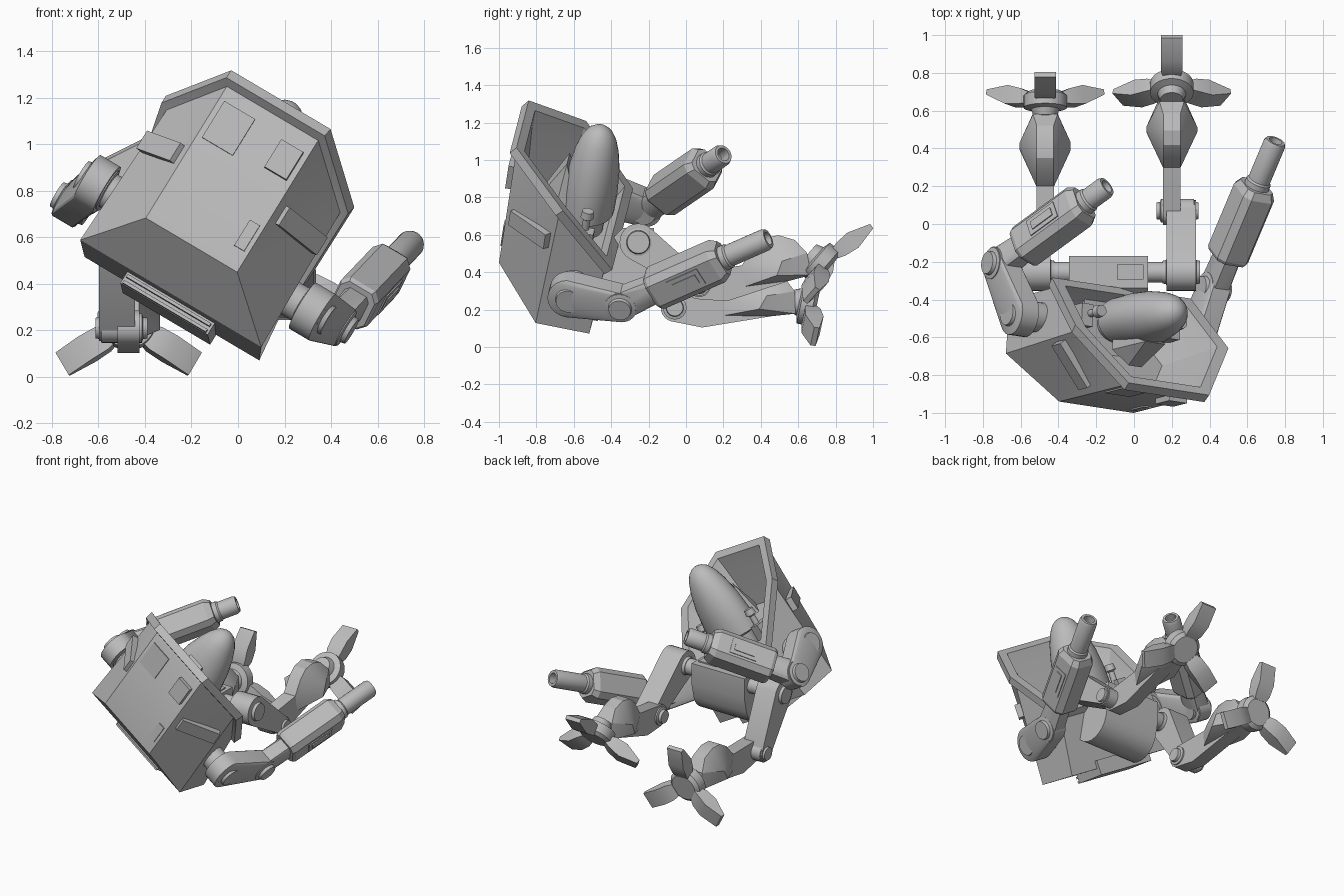
import bpy, bmesh
from math import sin, cos, pi, radians
from mathutils import Vector as Vec

if "Cube" in bpy.data.objects:
    bpy.data.objects.remove(bpy.data.objects["Cube"])

grey = bpy.data.materials.new("plain grey")
grey.use_nodes = True
grey.diffuse_color = (0.5, 0.5, 0.5, 1)
grey.node_tree.nodes["Principled BSDF"].inputs["Base Color"].default_value = (0.5, 0.5, 0.5, 1)

# Tilted frame of the hull: across, up, forward
ACROSS = Vec((0.853, -0.13, -0.505)).normalized()
FWD = ACROSS.cross(Vec((0.522, 0.13, 0.842))).normalized()
UP = FWD.cross(ACROSS)
ORIGIN = Vec((-0.2, -0.97, 0.567))
X = Vec((1, 0, 0))


def body(u, v, w):
    return ORIGIN + ACROSS * u + UP * v + FWD * w


def finish(name, bm):
    bmesh.ops.remove_doubles(bm, verts=bm.verts, dist=0.0004)
    bmesh.ops.recalc_face_normals(bm, faces=bm.faces)
    mesh = bpy.data.meshes.new(name)
    bm.to_mesh(mesh)
    bm.free()
    mesh.materials.append(grey)
    obj = bpy.data.objects.new(name, mesh)
    bpy.context.collection.objects.link(obj)
    bpy.ops.object.select_all(action="DESELECT")
    obj.select_set(True)
    bpy.context.view_layer.objects.active = obj
    bpy.ops.object.shade_smooth_by_angle(angle=radians(25))


def hull(name, points):
    """Convex solid around points."""
    bm = bmesh.new()
    for p in points:
        bm.verts.new(p)
    bmesh.ops.convex_hull(bm, input=bm.verts)
    loose = [v for v in bm.verts if not v.link_faces]
    bmesh.ops.delete(bm, geom=loose, context="VERTS")
    bmesh.ops.dissolve_limit(bm, angle_limit=0.02, verts=bm.verts, edges=bm.edges)
    finish(name, bm)


def loft(name, loops, cap_start=True):
    """Skin between loops that have equal point counts."""
    bm = bmesh.new()
    rings = [[bm.verts.new(p) for p in loop] for loop in loops]
    n = len(rings[0])
    for a, b in zip(rings, rings[1:]):
        for i in range(n):
            j = (i + 1) % n
            bm.faces.new((a[i], a[j], b[j], b[i]))
    if cap_start:
        bm.faces.new(rings[0])
    bm.faces.new(rings[-1])
    finish(name, bm)


def ring(p, axis, r, n=24):
    axis = axis.normalized()
    a = axis.orthogonal().normalized()
    b = axis.cross(a)
    return [p + (a * cos(2 * pi * i / n) + b * sin(2 * pi * i / n)) * r for i in range(n)]


def lathe(name, p, axis, profile):
    axis = axis.normalized()
    loft(name, [ring(p + axis * t, axis, r) for r, t in profile])


def link(name, p0, p1, r0, r1, width, axis):
    """Bar with rounded ends."""
    h = axis.normalized() * width / 2
    hull(name, [q for p, r in ((p0, r0), (p1, r1)) for s in (h, -h) for q in ring(p + s, axis, r)])


def pin(name, p, axis, r, half):
    """Stepped joint disc."""
    lathe(name, p, axis, [(r * .7, -half), (r * .75, -half + .02), (r, -half + .025), (r, half - .025),
                          (r * .75, half - .02), (r * .7, half)])


def box_points(c, axes, size):
    a, b, d = [ax.normalized() * s / 2 for ax, s in zip(axes, size)]
    return [c + a * i + b * j + d * k for i in (-1, 1) for j in (-1, 1) for k in (-1, 1)]


def box(name, c, axes, size):
    hull(name, box_points(c, axes, size))


BODY = (ACROSS, UP, FWD)
WORLD = (X, Vec((0, 1, 0)), Vec((0, 0, 1)))

# Cockpit rim and tub
half = [(.25, .74, 0), (.475, .541, -.309), (.43, .204, -.615)]
rim = half + [(-u, v, w) for u, v, w in reversed(half)]


def rim_loop(k, dv=0, dw=0):
    return [(u * k, .5 + (v - .5) * k + dv, -.31 + (w + .31) * k + dw) for u, v, w in rim]


base = rim_loop(.92, -.05, .02)
loops = [base, rim_loop(.99, -.04, .035), rim, rim_loop(.86), rim_loop(.8, -.08, .02), rim_loop(.55, -.3, .08)]
loft("cockpit_rim", [[body(*p) for p in l] for l in loops], cap_start=False)

# Hull plates, written for one side and mirrored
pts = {"a": (.23, .66, 0), "b": (.23, 0, 0), "c": (.223, -.193, -.255), "d": (.456, -.193, -.255),
       "e": (.44, -.208, -.547), "k": (.223, -.208, -.547), "h": base[0], "g": base[1], "f": base[2]}
bm = bmesh.new()
verts = [{n: bm.verts.new(body(s * u, v, w)) for n, (u, v, w) in pts.items()} for s in (1, -1)]
for side in verts:
    for names in ("bagd", "ahg", "bcd", "dgfe", "cdek"):
        bm.faces.new([side[n] for n in names])
for n, m in ("ab", "bc", "ah", "ck", "ef"):
    bm.faces.new((verts[0][n], verts[0][m], verts[1][m], verts[1][n]))
finish("hull", bm)

# Hull panels
box("front_hatch", body(-.128, .517, .003), BODY, (.155, .185, .009))
box("front_label_plate", body(.184, .158, .003), BODY, (.05, .13, .009))
box("front_sensor_box", body(.15, .52, .01), BODY, (.11, .14, .04))
for s, side in ((1, "left"), (-1, "right")):
    normal = ACROSS * s * .766 + FWD * .643
    box(side + "_side_panel", body(s * .35, .315, -.14), (normal.cross(UP), UP, normal), (.28, .09, .04))

# Vent under the nose
box("vent_block", body(0, -.205, -.45), BODY, (.44, .1, .24))
for i in range(3):
    box("vent_slat", body(0, -.185 - i * .03, -.33), BODY, (.42, .014, .05))

# Pilot and cockpit fittings
sections = [(.1, .12, .09), (.28, .13, .1), (.3, .195, .14), (.42, .188, .143), (.55, .165, .136), (.66, .132, .117),
            (.73, .102, .096), (.78, .07, .068), (.803, .04, .038), (.812, .015, .014)]
loft("pilot_head", [[body(ru * cos(i * pi / 14), v, -.415 + rw * sin(i * pi / 14)) for i in range(28)]
                    for v, ru, rw in sections])
hull("pilot_visor", [body(s * u, v, w) for s in (1, -1)
                     for u, v, w in ((.12, .34, -.25), (.06, .58, -.27), (.04, .38, -.17), (.12, .34, -.36))])
box("seat", body(0, .1, -.4), BODY, (.42, .16, .3))
for s in (1, -1):
    box("control_arm", body(s * .27, .24, -.42), BODY, (.07, .16, .12))
    lathe("control_stick", body(s * .25, .3, -.43), UP, [(.02, 0), (.02, .08), (.035, .09), (.03, .13)])

# Pelvis with rounded underside
hip_y, hip_z, mid = -.255, .56, -.135
belly = [q for s in (-.21, .21) for q in ring(Vec((mid + s, -.34, .42)), X, .15)]
hull("pelvis", belly + box_points(Vec((mid, hip_y, hip_z)), WORLD, (.42, .17, .15)))
box("pelvis_cover", Vec((-.02, hip_y, .637)), WORLD, (.14, .08, .012))
lathe("hip_axle", Vec((mid, hip_y, hip_z)), X, [(.04, -.44), (.04, -.31), (.055, -.3), (.055, -.22), (.055, .22),
                                              (.055, .3), (.04, .31), (.04, .44)])


# Legs
def leg(side, s, knee_y, knee_z, ankle, tilt):
    thigh_x, shin_x = mid + s * .385, mid + s * .335
    hip = Vec((thigh_x, hip_y, hip_z))
    knee = Vec((thigh_x, knee_y, knee_z))
    link(side + "_thigh", hip, knee, .1, .056, .155, X)
    pin(side + "_hip_disc", hip, X, .085, .1)
    pin(side + "_knee_disc", knee - X * s * .02, X, .063, .112)
    knee.x = shin_x
    tup, n = Vec((0, sin(tilt), cos(tilt))), Vec((0, cos(tilt), -sin(tilt)))
    along = ankle - knee
    up = X.cross(along).normalized()

    def side_points(rows):
        return [knee + along * t + X * k * x + up * z for t, x, z in rows for k in (1, -1)]

    hull(side + "_shin", ring(knee + X * .047, X, .075) + ring(knee - X * .047, X, .075) + side_points(
        [(.2, .047, -.11), (.2, .047, .07), (.7, .047, -.05), (.93, .047, .05), (.93, .047, -.04)]))
    # Domed calf with side wings
    hull(side + "_calf", side_points(
        [(.36, .045, .06), (.36, .045, -.05), (.69, .135, .05), (.63, .135, -.02), (.48, .045, .15), (.58, .045, .19),
         (.7, .045, .19), (.82, .045, .15), (.72, .045, -.06), (.9, .065, .07), (.9, .065, -.05)]))
    # Foot hub with three toes
    lathe(side + "_foot_hub", ankle, n, [(.06, -.09), (.075, -.05), (.115, -.04), (.115, .025), (.09, .045)])
    for step in range(3):
        ang = step * 2 * pi / 3
        radial = tup * cos(ang) + X * sin(ang)
        d = radial * cos(.21) + n * sin(.21)
        across = radial.cross(n)
        thick = d.cross(across)
        hull(side + "_toe", [ankle + d * t + across * i * w + thick * j * h
                             for t, w, h in ((.09, .045, .03), (.13, .056, .042), (.21, .058, .05), (.335, .057, .014))
                             for i in (1, -1) for j in (1, -1)])


leg("left", 1, .07, .33, Vec((.2, .725, .445)), radians(41))
leg("right", -1, -.06, .21, Vec((-.47, .655, .23)), radians(12))


# Arms with guns
def arm(side, s, elbow, tip, setback):
    out = ACROSS * s
    shoulder = body(s * .543, .075, -.418)
    lathe(side + "_shoulder_axle", body(s * .36, .075, -.418), out, [(.08, 0), (.08, .2)])
    link(side + "_upper_arm", shoulder, elbow, .115, .09, .1, out)
    pin(side + "_shoulder_disc", shoulder, out, .095, .08)
    pin(side + "_elbow_disc", elbow, out, .085, .08)
    d = (tip - elbow).normalized()
    lat = (out - d * out.dot(d)).normalized()
    up = d.cross(lat)
    c = tip - d * setback

    def section(t, k):
        shape = ((.095, .066), (.062, .105), (-.062, .105), (-.095, .066))
        shape += tuple((-x, -y) for x, y in shape)
        return [c + d * t + (lat * x + up * y) * k for x, y in shape]

    hull(side + "_forearm", ring(elbow + out * .045, out, .08) + ring(elbow - out * .045, out, .08)
         + section(-.19, .65))
    loft(side + "_gun_body", [section(-.22, .9), section(-.2, 1), section(.18, 1), section(.22, .8)])
    box(side + "_gun_panel", c + lat * .092, (d, up, lat), (.19, .1, .018))
    box(side + "_gun_panel_inner", c + lat * .1, (d, up, lat), (.14, .05, .014))
    end = setback
    lathe(side + "_barrel", c, d, [(.068, .18), (.068, .25), (.06, .26), (.06, end - .02), (.052, end),
                                   (.036, end), (.036, end - .07)])


arm("left", 1, Vec((.42, -.345, .235)), Vec((.75, .44, .58)), .5)
arm("right", -1, Vec((-.71, -.215, .745)), Vec((-.143, .2, 1.03)), .38)
